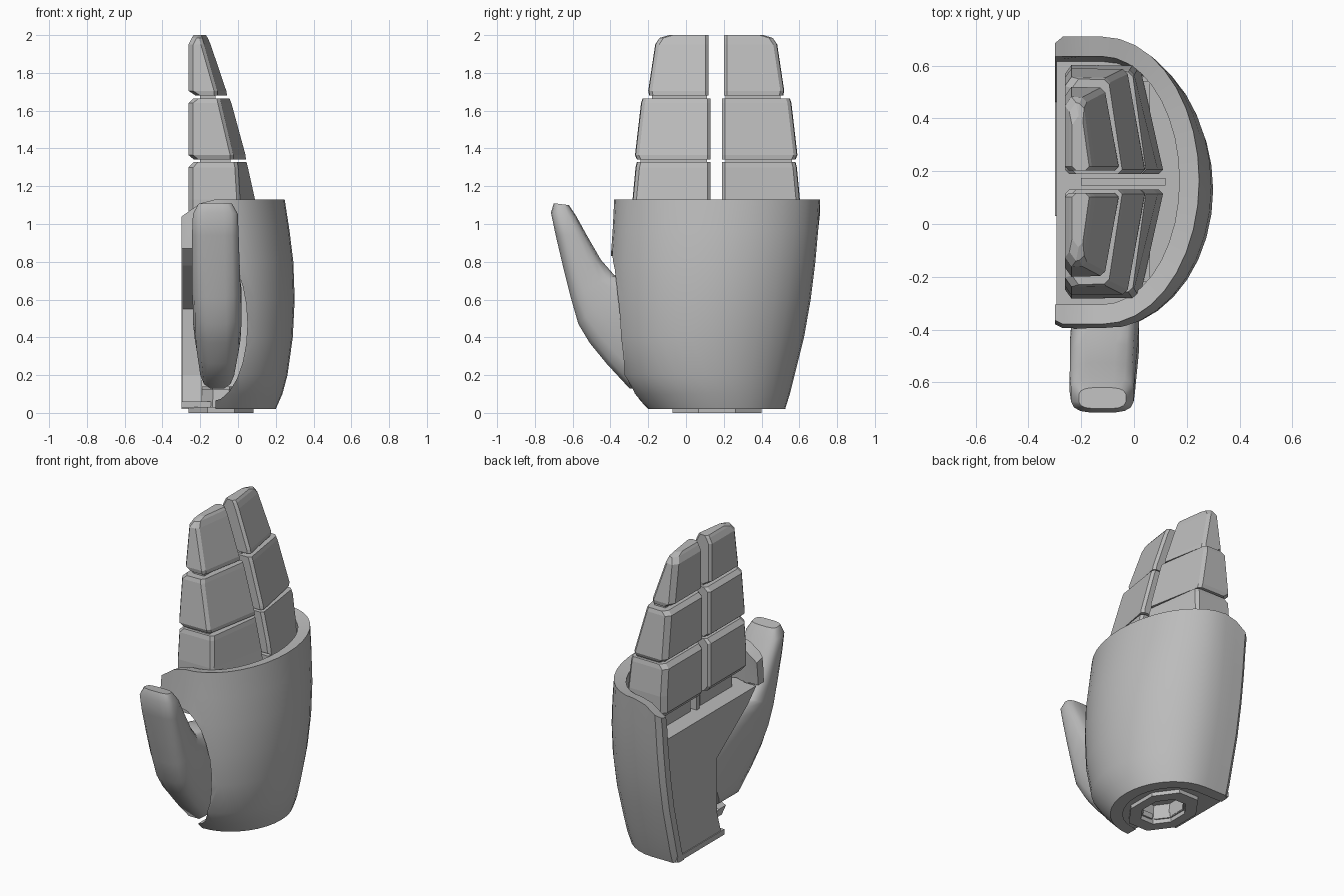
import bpy, bmesh, math

if "Cube" in bpy.data.objects:
    bpy.data.objects.remove(bpy.data.objects["Cube"])

grey = bpy.data.materials.new("grey_metal")
grey.diffuse_color = (0.5, 0.5, 0.5, 1)
grey.use_nodes = True
grey.node_tree.nodes["Principled BSDF"].inputs["Base Color"].default_value = grey.diffuse_color


def make(name, verts, faces, smooth=None):
    me = bpy.data.meshes.new(name)
    me.from_pydata(verts, [], faces)
    bm = bmesh.new()
    bm.from_mesh(me)
    bmesh.ops.recalc_face_normals(bm, faces=bm.faces)
    bm.to_mesh(me)
    bm.free()
    ob = bpy.data.objects.new(name, me)
    bpy.context.collection.objects.link(ob)
    me.materials.append(grey)
    if smooth:
        bpy.ops.object.select_all(action='DESELECT')
        ob.select_set(True)
        bpy.context.view_layer.objects.active = ob
        bpy.ops.object.shade_smooth_by_angle(angle=math.radians(smooth))
    return ob


def loft(name, rings, smooth=None):
    """Join equal-length closed rings and cap both ends."""
    n = len(rings[0])
    verts = [p for r in rings for p in r]
    faces = [(k*n+i, k*n+(i+1) % n, (k+1)*n+(i+1) % n, (k+1)*n+i)
             for k in range(len(rings)-1) for i in range(n)]
    faces += [tuple(range(n)), tuple(range(len(verts)-n, len(verts)))]
    return make(name, verts, faces, smooth)


def cut(ob, cutter):
    cutter.hide_render = True
    cutter.hide_viewport = True
    m = ob.modifiers.new("cut", 'BOOLEAN')
    m.object = cutter
    m.solver = 'EXACT'


def box(name, x0, x1, y0, y1, z0, z1):
    return loft(name, [[(x0, y0, z), (x1, y0, z), (x1, y1, z), (x0, y1, z)] for z in (z0, z1)])


# D-shaped outline, open towards the palm side
ARC = 18


def outline(y0, y1, xmax, t=0.0):
    c, h, xf = (y0+y1)/2, (y1-y0)/2-t, -0.12
    pts = [(-0.30, c+h-(0 if t else .025)), (-0.27, c+h), (-0.2, c+h)]
    for i in range(ARC+1):
        a = math.pi/2 - math.pi*i/ARC
        pts.append((xf+(xmax-t-xf)*math.cos(a), c+h*math.sin(a)))
    return pts + [(-0.2, c-h), (-0.27, c-h), (-0.30, c-h+(0 if t else .015))]


# Hand shell: z, y range, greatest x
levels = [(.02, -.20, .525, .20), (.10, -.275, .55, .235), (.20, -.35, .575, .262),
          (.40, -.39, .625, .29), (.60, -.40, .66, .30), (.80, -.40, .685, .293),
          (.97, -.388, .70, .272), (1.13, -.38, .71, .247)]
verts, faces = [], []
n = len(outline(0, 1, 1))
for k, (z, y0, y1, xm) in enumerate(levels):
    for t in (0, .075):
        for x, y in outline(y0, y1, xm, t):
            drop = max(0, -.17-x)*.7 if k == len(levels)-1 else 0
            verts.append((x, y, z-drop-(.015 if t and k == len(levels)-1 else 0)))
for k in range(len(levels)):
    a = k*2*n
    if k < len(levels)-1:
        b = a+2*n
        for i in range(n-1):
            faces += [(a+i, a+i+1, b+i+1, b+i), (a+n+i, a+n+i+1, b+n+i+1, b+n+i)]
        faces += [(a, a+n, b+n, b), (a+n-1, a+2*n-1, b+2*n-1, b+n-1)]
    if k in (0, len(levels)-1):
        faces += [(a+i, a+i+1, a+n+i+1, a+n+i) for i in range(n-1)]
shell = make("hand_shell", verts, faces, 35)

# Thumb opening and palm notches in the shell
ell = [(-.14+.19*math.cos(i*math.pi/12), .47+.41*math.sin(i*math.pi/12)) for i in range(24)]
opening = loft("thumb_opening_cutter", [[(x, y, z) for x, z in ell] for y in (-.7, -.12)])
notch = box("palm_notch_cutter", -.4, -.12, -.7, .03, -.1, .4)
upper_notch = box("upper_notch_cutter", -.4, -.23, -.7, -.1, .3, .87)

# Shell floor with wrist hole, and floor under the fingers
CX, CY = -.09, .165


def oval(rx, ry, z):
    return [(CX+rx*math.cos((i+.5)*math.pi/4), CY+ry*math.sin((i+.5)*math.pi/4), z) for i in range(8)]


floor = loft("shell_floor", [[(x, y, z) for x, y in outline(-.20, .525, .20, .01)] for z in (.025, .06)])
hole = loft("wrist_hole_cutter", [oval(.11, .15, -.1), oval(.11, .15, .3)])
for ob in (shell, floor):
    cut(ob, notch)
for c in (opening, upper_notch):
    cut(shell, c)
cut(floor, hole)
loft("knuckle_floor", [[(max(x, -.2), y, z) for x, y in outline(-.385, .69, .27, .05)] for z in (.82, .87)])

# Wrist ring
rings = [oval(.185, .255, .03), oval(.185, .255, 0), oval(.12, .165, 0), oval(.11, .15, .12)]
rv = [p for r in rings for p in r]
make("wrist_ring", rv, [(k*8+i, k*8+(i+1) % 8, (k+1)*8+(i+1) % 8, (k+1)*8+i)
                        for k in range(3) for i in range(8)])
loft("wrist_socket_end", [oval(.12, .16, .12), oval(.12, .16, .14)])

# Palm plate
plate = [(.47, .03), (.53, .25), (.57, .5), (.62, .87), (-.31, .87), (-.22, .78),
         (.10, .55), (.10, .2), (.05, .03)]
loft("palm_plate", [[(x, y, z) for y, z in plate] for x in (-.294, -.19)])

# Thumb: outer and inner (y, z) points with x range
stations = [((-.10, .13), (.10, .52), -.20, -.03), ((-.30, .13), (-.02, .60), -.21, -.01),
            ((-.42, .26), (-.12, .67), -.23, .015), ((-.51, .37), (-.20, .72), -.24, .02),
            ((-.57, .47), (-.30, .74), -.24, .02), ((-.61, .61), (-.38, .73), -.245, .015),
            ((-.65, .77), (-.45, .81), -.245, .01), ((-.69, .94), (-.525, .94), -.245, .005),
            ((-.715, 1.06), (-.58, 1.04), -.24, 0), ((-.70, 1.11), (-.62, 1.10), -.21, -.03)]
rings = []
for (oy, oz), (iy, iz), x0, x1 in stations:
    ring = []
    for i in range(16):
        a = (i+.5)*math.pi/8
        c, s = math.cos(a), math.sin(a)
        u = math.copysign(abs(c)**.6, c)
        v = math.copysign(abs(s)**.6, s)*.5/.99+.5
        ring.append(((x0+x1)/2+u*(x1-x0)/2, oy+(iy-oy)*v, oz+(iz-oz)*v))
    rings.append(ring)
loft("thumb", rings, 40)

# Fingers: z, outer width, x at inner edge, x at outer edge, palm-side x
segments = {
    "base": ((.985, .435, .11, .02, -.235), (1.02, .443, .105, .02, -.262), (1.13, .443, .09, .005, -.262),
             (1.30, .427, .052, -.005, -.262), (1.328, .42, .045, -.01, -.235)),
    "middle": ((1.342, .42, .042, -.03, -.235), (1.365, .43, .04, -.03, -.262),
               (1.64, .398, -.035, -.095, -.262), (1.665, .39, -.045, -.10, -.235)),
    "tip": ((1.68, .355, -.058, -.115, -.225), (1.705, .36, -.062, -.115, -.262),
            (1.95, .323, -.145, -.185, -.262), (1.985, .30, -.16, -.195, -.245), (2.0, .25, -.17, -.20, -.235))}
MID = .16
for side, sgn in (("front", -1), ("back", 1)):
    for part, rows in segments.items():
        rings = []
        for z, w, xi, xo, xp in rows:
            gap, b = .03 + (.012 if part == "tip" else 0), .016
            sec = [(xp, gap+b), (xp+b, gap), (xi-b, gap), (xi, gap+b),
                   (xo+.006, w-b*1.3), (xo-.012, w-.003), (xp+.025, w), (xp, w-.035)]
            rings.append([(x, MID+sgn*y, z) for x, y in sec])
        loft(f"{side}_finger_{part}", rings)
    # Slim joints between the segments, and the knuckle below the base
    for name, x0, xr, w, z0, z1 in (("lower_joint", -.2, -.04, .40, 1.30, 1.37),
                                    ("upper_joint", -.2, -.12, .34, 1.64, 1.71),
                                    ("knuckle", -.18, .06, .38, .85, 1.0)):
        ys = sorted((MID+sgn*.05, MID+sgn*w))
        box(f"{side}_finger_{name}", x0, xr, ys[0], ys[1], z0, z1)

# Divider between the finger roots
box("finger_divider", -.2, .12, MID-.015, MID+.015, .86, 1.08)
